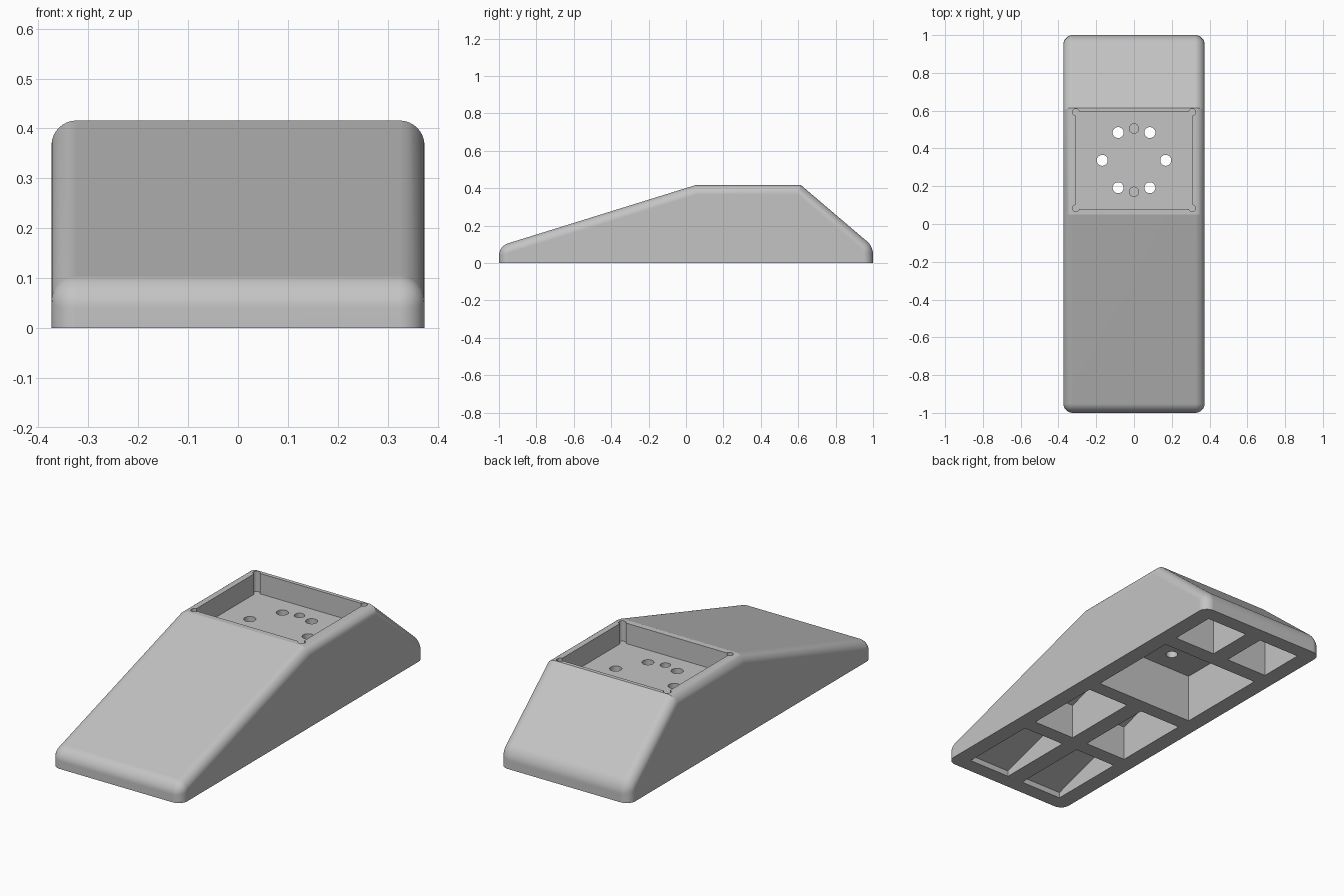
import bpy, bmesh, math

cube = bpy.data.objects.get("Cube")
if cube:
    bpy.data.objects.remove(cube, do_unlink=True)

HALF_WIDTH = 0.374
FRONT_CREST, BACK_CREST, TOP = 0.05, 0.615, 0.416
NOSE, TAIL = 0.09, 0.088            # heights of the two ends
FLOOR, CEILING = 0.31, 0.255        # slab between tray and lower chamber


def surface_height(y):
    """Height of the outer shell along its length."""
    if y < FRONT_CREST:
        return NOSE + (TOP - NOSE) * (y + 1) / (FRONT_CREST + 1)
    if y > BACK_CREST:
        return TAIL + (TOP - TAIL) * (1 - y) / (1 - BACK_CREST)
    return TOP


def prism(name, profile, x0, x1):
    """Side profile of (y, z) points extruded across x."""
    bm = bmesh.new()
    face = bm.faces.new([bm.verts.new((x0, y, z)) for y, z in profile])
    out = bmesh.ops.extrude_face_region(bm, geom=[face])
    moved = [v for v in out["geom"] if isinstance(v, bmesh.types.BMVert)]
    bmesh.ops.translate(bm, verts=moved, vec=(x1 - x0, 0, 0))
    bmesh.ops.recalc_face_normals(bm, faces=bm.faces)
    return finish(name, bm)


def finish(name, bm):
    mesh = bpy.data.meshes.new(name)
    bm.to_mesh(mesh)
    bm.free()
    obj = bpy.data.objects.new(name, mesh)
    bpy.context.collection.objects.link(obj)
    return obj


def block(name, x0, x1, y0, y1, z0, z1):
    return prism(name, [(y0, z0), (y1, z0), (y1, z1), (y0, z1)], x0, x1)


def drill(name, x, y, radius, z0, z1):
    bm = bmesh.new()
    bmesh.ops.create_cone(bm, cap_ends=True, segments=32, radius1=radius,
                          radius2=radius, depth=z1 - z0)
    bmesh.ops.translate(bm, verts=bm.verts, vec=(x, y, (z0 + z1) / 2))
    return finish(name, bm)


# Wedge body
body = prism("wedge_body", [(-1, 0), (1, 0), (1, TAIL), (BACK_CREST, TOP),
                            (FRONT_CREST, TOP), (-1, NOSE)],
             -HALF_WIDTH, HALF_WIDTH)

# Round the side rails, the upright corners and the two end lips
bm = bmesh.new()
bm.from_mesh(body.data)
rounded = []
for e in bm.edges:
    a, b = (v.co for v in e.verts)
    on_base = max(a.z, b.z) < 0.01
    crest = abs(a.x - b.x) > 0.1 and a.z > 0.3
    if not on_base and not crest:
        rounded.append(e)
bmesh.ops.bevel(bm, geom=rounded, offset=0.05, offset_type='OFFSET',
                segments=8, profile=0.5, affect='EDGES', clamp_overlap=True)
bm.to_mesh(body.data)
bm.free()

# Top tray with relief bores in its corners
cutters = [block("tray_cutter", -0.31, 0.31, 0.08, 0.595, FLOOR, 0.6)]
for x in (-0.308, 0.308):
    for y in (0.083, 0.592):
        cutters.append(drill("relief_cutter", x, y, 0.018, FLOOR, 0.6))

# Lower chamber under the tray
cutters.append(block("chamber_cutter", -0.288, 0.288, 0.08, 0.587, -0.1, CEILING))

# Paired hollows under the slopes, with ceilings parallel to the shell
for y0, y1, wall in ((-0.92, -0.5, 0.085), (-0.42, 0.0, 0.085), (0.67, 0.92, 0.105)):
    section = [(y0, -0.1), (y1, -0.1), (y1, surface_height(y1) - wall),
               (y0, surface_height(y0) - wall)]
    for side in (-1, 1):
        xs = sorted((side * 0.046, side * 0.288))
        cutters.append(prism("hollow_cutter", section, *xs))

# Ring of through holes and two blind holes in the tray floor
for x, y in ((0.168, 0.337), (0.084, 0.484), (0.084, 0.192)):
    for side in (-1, 1):
        cutters.append(drill("hole_cutter", side * x, y, 0.029, 0.2, 0.35))
for y in (0.505, 0.17):
    cutters.append(drill("blind_cutter", 0, y, 0.025, FLOOR - 0.035, 0.35))

bpy.context.view_layer.objects.active = body
body.select_set(True)
for cutter in cutters:
    mod = body.modifiers.new("cut", 'BOOLEAN')
    mod.operation = 'DIFFERENCE'
    mod.solver = 'EXACT'
    mod.object = cutter
    bpy.ops.object.modifier_apply(modifier=mod.name)
    bpy.data.objects.remove(cutter, do_unlink=True)

# Soft bevels, crisp creases
bpy.ops.object.shade_smooth_by_angle(angle=math.radians(15))
weighted = body.modifiers.new("even_normals", 'WEIGHTED_NORMAL')
weighted.keep_sharp = True

# Single grey material
grey = bpy.data.materials.new("light_grey")
grey.use_nodes = True
colour = (0.55, 0.55, 0.55, 1)
grey.diffuse_color = colour
grey.node_tree.nodes["Principled BSDF"].inputs["Base Color"].default_value = colour
body.data.materials.clear()
body.data.materials.append(grey)
